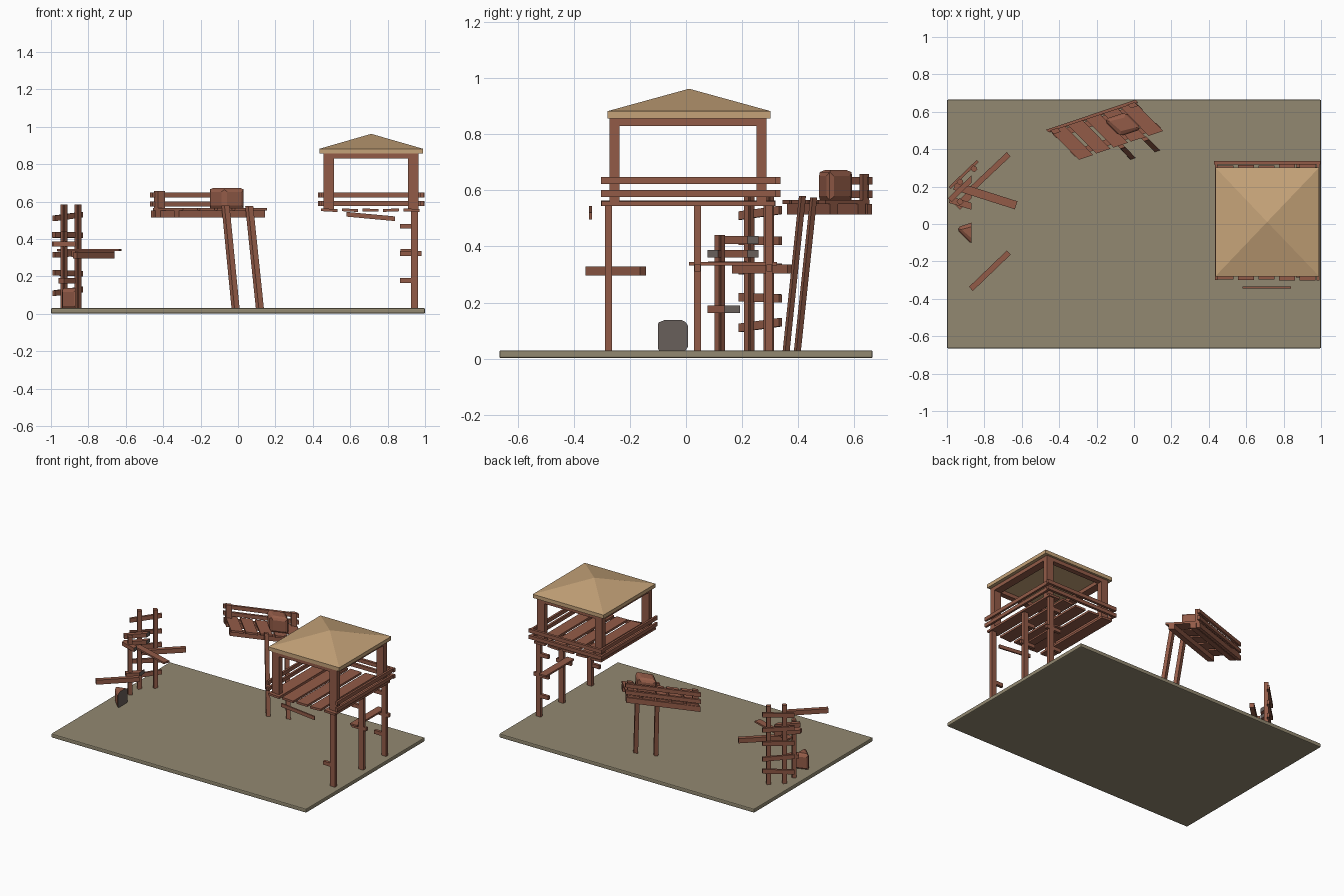
import bpy, bmesh, random
from mathutils import Vector as V

if "Cube" in bpy.data.objects:
    bpy.data.objects.remove(bpy.data.objects["Cube"])

random.seed(4)

def material(name, rgb):
    m = bpy.data.materials.new(name)
    m.diffuse_color = (*rgb, 1)
    m.use_nodes = True
    m.node_tree.nodes["Principled BSDF"].inputs["Base Color"].default_value = m.diffuse_color
    return m

WOOD = material("red brown wood", (0.29, 0.105, 0.064))
SAND = material("ground tan", (0.29, 0.25, 0.165))
ROOF = material("roof straw", (0.56, 0.365, 0.19))
GREY = material("cut end grey", (0.14, 0.115, 0.105))
CUT_X = -0.87

def finish(bm, name, mats):
    bmesh.ops.recalc_face_normals(bm, faces=bm.faces[:])
    me = bpy.data.meshes.new(name)
    bm.to_mesh(me)
    bm.free()
    for m in mats:
        me.materials.append(m)
    ob = bpy.data.objects.new(name, me)
    bpy.context.collection.objects.link(ob)
    return ob

def block(name, c, u, v, w, mat=WOOD, inset=0, cut=False):
    """Block with centre c and three full edge vectors, which may be skewed."""
    bm = bmesh.new()
    bmesh.ops.create_cube(bm, size=1)
    for p in bm.verts:
        x, y, z = p.co
        p.co = V(c) + V(u) * x + V(v) * y + V(w) * z
    bmesh.ops.recalc_face_normals(bm, faces=bm.faces[:])
    if inset:
        bmesh.ops.inset_individual(bm, faces=bm.faces[:], thickness=inset, depth=-0.008)
    if cut:  # sawn off flat, with a grey end
        bmesh.ops.bisect_plane(bm, geom=bm.verts[:] + bm.edges[:] + bm.faces[:],
                               plane_co=(CUT_X, 0, 0), plane_no=(1, 0, 0), clear_outer=True)
        rim = [e for e in bm.edges if e.is_boundary]
        for f in bmesh.ops.holes_fill(bm, edges=rim, sides=0)["faces"]:
            f.material_index = 1
    return finish(bm, name, [mat, GREY] if cut else [mat])

def box(name, x0, x1, y0, y1, z0, z1, mat=WOOD):
    return block(name, ((x0 + x1) / 2, (y0 + y1) / 2, (z0 + z1) / 2),
                 (x1 - x0, 0, 0), (0, y1 - y0, 0), (0, 0, z1 - z0), mat)

def board(name, a, b, width, z0, z1, tilt=0, cut=False):
    """Level board between plan points a and b."""
    a, b = V((*a, 0)), V((*b, 0))
    d = b - a
    side = V((-d.y, d.x, 0)).normalized() * width
    return block(name, (a + b) / 2 + V((0, 0, (z0 + z1) / 2)), d + V((0, 0, tilt)),
                 side, (0, 0, z1 - z0), cut=cut)

# Ground slab
ground = box("ground_slab", -1, 1, -0.665, 0.665, 0.002, 0.03, SAND)
bev = ground.modifiers.new("edge", "BEVEL")
bev.width = 0.006
bev.segments = 2

# ---- Roofed tower ----
bm = bmesh.new()
rx0, rx1, ry0, ry1 = 0.435, 0.99, -0.28, 0.302
corners = [(rx0, ry0), (rx1, ry0), (rx1, ry1), (rx0, ry1)]
low = [bm.verts.new((x, y, 0.856)) for x, y in corners]
top = [bm.verts.new((x, y, 0.882)) for x, y in corners]
apex = bm.verts.new((0.712, 0.011, 0.962))
bm.faces.new(low)
for i in range(4):
    j = (i + 1) % 4
    bm.faces.new((low[i], low[j], top[j], top[i]))
    bm.faces.new((top[i], top[j], apex))
finish(bm, "tower_roof", [ROOF])

for x in (0.485, 0.938):
    for y in (-0.255, 0.269):
        box("tower_upper_post", x - 0.028, x + 0.028, y - 0.018, y + 0.018, 0.55, 0.835)
    box("roof_side_beam", x - 0.028, x + 0.028, -0.273, 0.287, 0.83, 0.856)
for y in (-0.255, 0.269):
    box("roof_cross_beam", 0.457, 0.966, y - 0.018, y + 0.018, 0.83, 0.856)

# Floor planks run front to back
for i in range(5):
    x = 0.445 + i * 0.11
    e = random.uniform(-0.008, 0.008)
    block("tower_floor_plank", (x + 0.043, 0.008, 0.554), (0.086, 0, random.uniform(-.006, .006)),
          (0, 0.615 + e, 0), (0, 0, 0.015))

# Rails on the left, right and back
for z0, z1 in ((0.577, 0.602), (0.622, 0.648)):
    box("tower_left_rail", 0.432, 0.447, -0.3, 0.32, z0, z1)
    box("tower_right_rail", 0.976, 0.991, -0.303, 0.32, z0, z1)
    box("tower_back_rail", 0.428, 0.998, 0.318, 0.336, z0, z1)

# Three legs, broken rungs and a small step
for y in (-0.276, 0.041, 0.296):
    box("tower_leg", 0.925, 0.962, y - 0.012, y + 0.012, 0.028, 0.55)
for y, z in ((-0.276, 0.178), (0.296, 0.178), (0.296, 0.468), (0.041, 0.468)):
    box("broken_rung", 0.867, 0.93, y - 0.01, y + 0.01, z - 0.013, z + 0.013)
for y in (0.041, 0.296):
    box("step_bracket", 0.867, 0.982, y - 0.01, y + 0.01, 0.31, 0.335)
box("step_plank", 0.87, 0.925, 0.01, 0.325, 0.333, 0.345)
# Loose board hanging at the front
block("hanging_board", (0.71, -0.34, 0.52), (0.26, 0, -0.024), (0, 0.01, 0), (0, 0, 0.025))

# ---- Middle platform, built on skewed axes ----
C, L, S = V((-0.148, 0.5, 0)), V((0.47, 0.157, 0)), V((0.163, -0.165, 0))
for i in range(5):
    block("platform_plank", C + L * (i - 2) / 5 + V((0, 0, 0.559)), L * 0.165,
          S * random.uniform(0.93, 1.03), (0, 0, 0.014))
for t in (-0.3, 0.3):
    block("platform_joist", C + S * t + V((0, 0, 0.533)), L * 0.98, S * 0.17, (0, 0, 0.037))
block("platform_edge_joist", C - S * 0.46 + V((0, 0, 0.533)), L, S * 0.1, (0, 0, 0.037))
for z in (0.586, 0.634):
    block("platform_rail", C - S * 0.47 + V((0, 0, z)), L * 1.02, S * 0.08, (0, 0, 0.027))
for t in (-0.44, 0.44):
    block("platform_rail_post", C - S * 0.4 + L * t + V((0, 0, 0.61)), L * 0.08, S * 0.12,
          (0, 0, 0.095))
for a, b in (((-0.067, 0.415, 0.58), (-0.013, 0.357, 0.028)),
             ((0.06, 0.455, 0.575), (0.117, 0.397, 0.028))):
    a, b = V(a), V(b)
    block("platform_leaning_leg", (a + b) / 2, (0.027, 0.009, 0), (0.016, -0.016, 0), a - b)

# Crates with recessed panels; the second one is sawn through
U2, V2 = (0.104, 0.035, 0), (0.077, -0.077, 0)
block("platform_crate", (-0.06, 0.533, 0.615), U2, V2, (0, 0, 0.1), inset=0.02)
block("sawn_crate", (-0.85, -0.046, 0.08), U2, V2, (0, 0, 0.1), inset=0.018, cut=True)

# ---- Ladder ruin on the left ----
for x, y, h in ((-0.855, 0.295, 0.585), (-0.93, 0.225, 0.585), (-0.93, 0.12, 0.44)):
    block("ruin_post", (x, y, (h + 0.028) / 2), (0.021, 0.021, 0), (-0.011, 0.011, 0),
          (0, 0, h - 0.028))
    block("ruin_post_core", (x, y, (h + 0.028) / 2), (0.017, 0.017, 0), (-0.021, 0.021, 0),
          (0, 0, h - 0.028))
for z, t in ((0.12, 0.02), (0.217, -0.005), (0.32, 0.01), (0.42, 0.0), (0.52, 0.02)):
    board("ladder_rung", (-0.985, 0.193), (-0.835, 0.337), 0.016, z - 0.015, z + 0.015, t)

# Boards sawn off flat on one side
for z0, z1 in ((0.36, 0.387), (0.408, 0.437)):
    board("sawn_board", (-0.985, 0.128), (-0.82, 0.288), 0.028, z0, z1, cut=True)
board("sawn_low_board", (-0.945, 0.09), (-0.82, 0.215), 0.04, 0.163, 0.19, cut=True)
board("sawn_short_board", (-0.985, 0.13), (-0.82, 0.08), 0.035, 0.36, 0.387, cut=True)

# Walk planks
board("walk_plank", (-0.63, 0.1), (-0.96, 0.205), 0.045, 0.335, 0.347)
board("walk_beam", (-0.67, 0.373), (-0.88, 0.175), 0.03, 0.303, 0.336)
board("floating_beam", (-0.67, -0.153), (-0.872, -0.347), 0.03, 0.296, 0.328)
